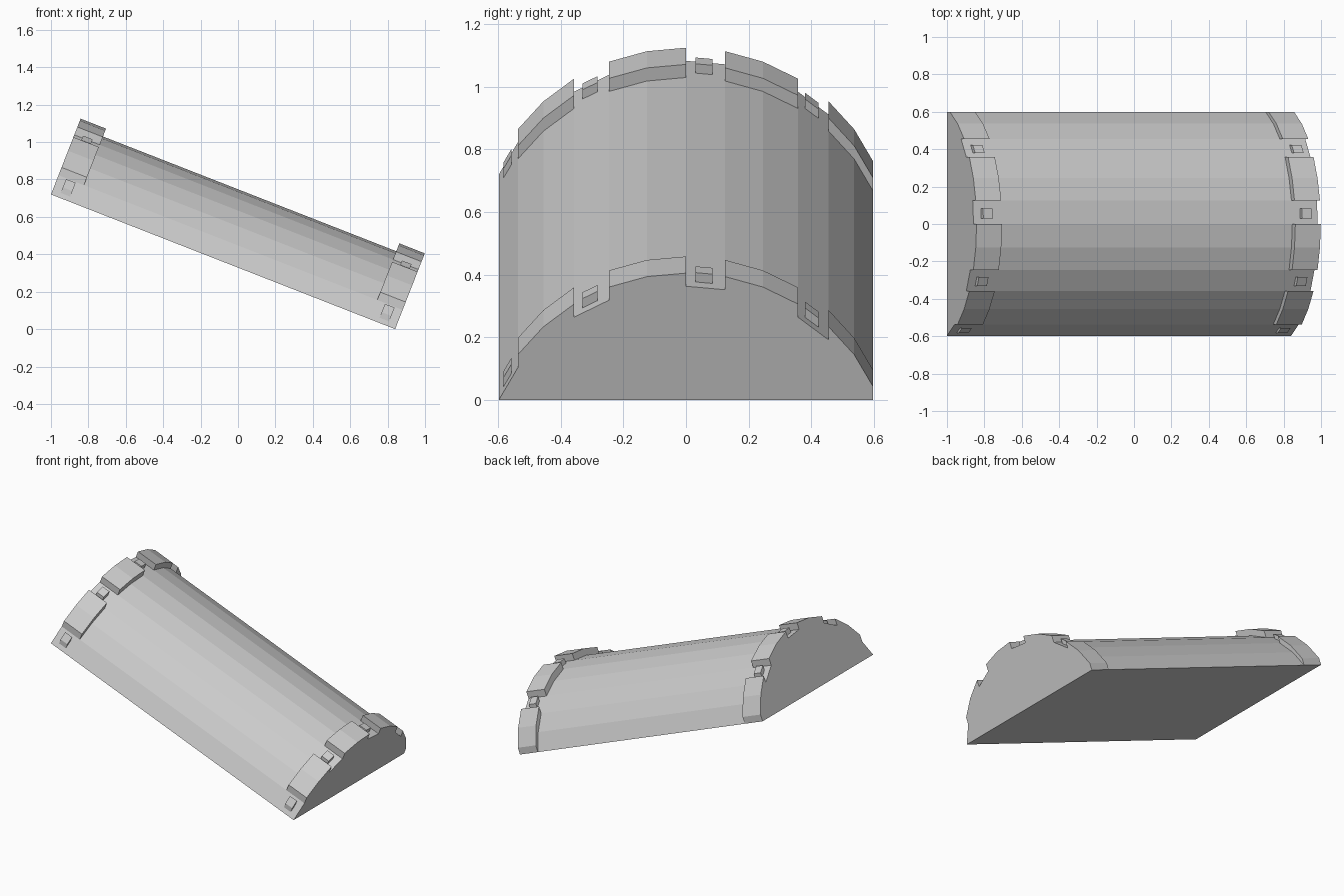
import bpy, bmesh, math

if "Cube" in bpy.data.objects:
    bpy.data.objects.remove(bpy.data.objects["Cube"])

LENGTH, RADIUS, DROP, STEP = 1.976, 0.656, 0.266, math.radians(11)
TILT = math.asin(0.72 / LENGTH)
BAND_LEN, BAND_RISE, PEG_RISE = 0.146, 0.045, 0.032

# Twelve-sided arc, from the front edge to the back edge
arc = [(RADIUS * math.sin(STEP * k), RADIUS * math.cos(STEP * k) - DROP)
       for k in range(-6, 7)]
arc[0], arc[-1] = (-0.598, 0.0), (0.598, 0.0)


def prism(name, profile, x0, x1):
    """Extrude a (y, z) profile from x0 to x1 and lay it on the slope."""
    bm = bmesh.new()
    face = bm.faces.new([bm.verts.new((x0, y, z)) for y, z in profile])
    out = bmesh.ops.extrude_face_region(bm, geom=[face])
    for v in out["geom"]:
        if isinstance(v, bmesh.types.BMVert):
            v.co.x = x1
    bmesh.ops.recalc_face_normals(bm, faces=bm.faces)
    mesh = bpy.data.meshes.new(name)
    bm.to_mesh(mesh)
    bm.free()
    ob = bpy.data.objects.new(name, mesh)
    ob.rotation_euler.y = TILT
    ob.location = (-1, 0, 0.72)
    bpy.context.collection.objects.link(ob)


def raised(points, rise, sink=0.0):
    """Closed profile standing straight up from a run of arc points."""
    return ([(y, z - sink) for y, z in points]
            + [(y, z + rise) for y, z in reversed(points)])


def along(k, t):
    (y0, z0), (y1, z1) = arc[k], arc[k + 1]
    return (y0 + (y1 - y0) * t, z0 + (z1 - z0) * t)


# Solid arched body
prism("arched_body", arc, 0, LENGTH)

# Raised rim plates and small pegs between them, at both ends
for end, start, peg in (("upper", 0, 0.045),
                        ("lower", LENGTH - BAND_LEN, LENGTH - 0.1)):
    for k in range(0, 12, 3):
        prism(f"{end}_rim_plate", raised(arc[k + 1:k + 4], BAND_RISE),
              start, start + BAND_LEN)
        prism(f"{end}_peg", raised([along(k, 0.24), along(k, 0.67)], PEG_RISE, 0.005),
              peg, peg + 0.055)
